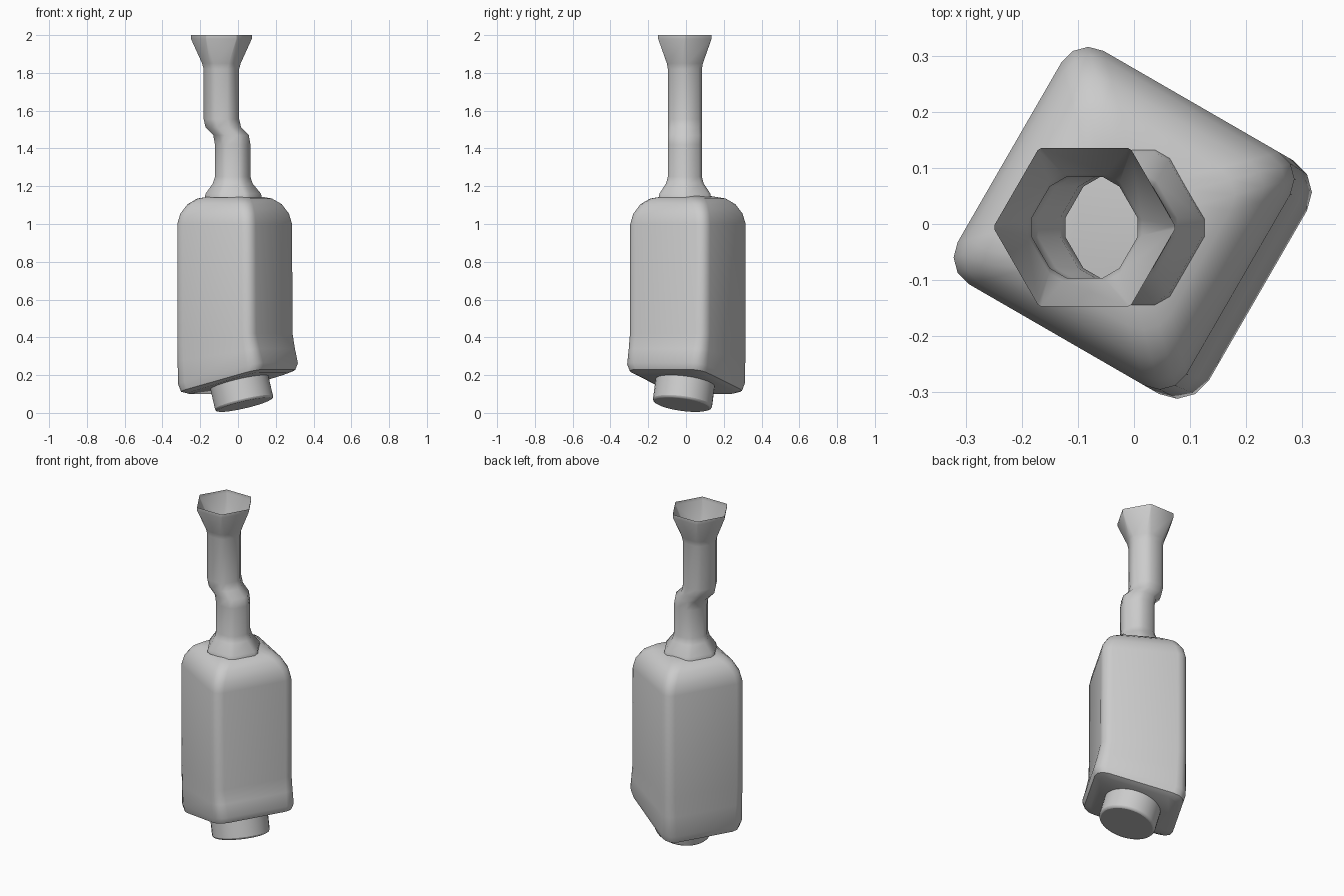
import bpy, bmesh, math
from mathutils import Vector, Matrix

if "Cube" in bpy.data.objects:
    bpy.data.objects.remove(bpy.data.objects["Cube"])

TURN = math.radians(-30)
TILT = math.radians(15)


def loft(name, rings, cap_ends, angle, matrix=None):
    """Skin a list of equally sized point rings."""
    bm = bmesh.new()
    loops = [[bm.verts.new(p) for p in ring] for ring in rings]
    n = len(loops[0])
    for a, b in zip(loops, loops[1:]):
        for i in range(n):
            j = (i + 1) % n
            bm.faces.new((a[i], a[j], b[j], b[i]))
    if cap_ends:
        bm.faces.new(loops[0][::-1])
        bm.faces.new(loops[-1])
    if matrix:
        bm.transform(matrix)
    mesh = bpy.data.meshes.new(name)
    bm.to_mesh(mesh)
    bm.free()
    obj = bpy.data.objects.new(name, mesh)
    bpy.context.collection.objects.link(obj)
    smooth(obj, angle)
    return obj


def smooth(obj, angle):
    bpy.ops.object.select_all(action='DESELECT')
    obj.select_set(True)
    bpy.context.view_layer.objects.active = obj
    bpy.ops.object.shade_smooth_by_angle(angle=math.radians(angle))


def body_ring(u0, u1, v, r, z0, z1):
    """Rounded rectangle whose height runs from z0 at u0 to z1 at u1."""
    pts = []
    corners = [(u1 - r, v - r, 0), (u0 + r, v - r, 90),
               (u0 + r, r - v, 180), (u1 - r, r - v, 270)]
    for cu, cv, start in corners:
        for k in range(4):
            a = math.radians(start + 30 * k)
            u = cu + r * math.cos(a)
            pts.append((u, cv + r * math.sin(a), z0 + (z1 - z0) * (u - u0) / (u1 - u0)))
    return pts


def neck_ring(cx, z, r, c):
    """Hexagon with softened corners."""
    hexa = [Vector((math.cos(math.radians(60 * k)), math.sin(math.radians(60 * k)), 0)) * r
            for k in range(6)]
    pts = []
    for k in range(6):
        for other in (hexa[k - 1], hexa[(k + 1) % 6]):
            pts.append(hexa[k].lerp(other, c / r) + Vector((cx, -0.006, z)))
    return pts


# body: tilted, flared bottom and rounded shoulders
bottom = [(-0.215, 0.215, 0.20, 0.06, 0.10, 0.215),
          (-0.243, 0.245, 0.23, 0.065, 0.11, 0.23),
          (-0.255, 0.255, 0.24, 0.065, 0.15, 0.265),
          (-0.256, 0.235, 0.24, 0.06, 0.27, 0.34),
          (-0.256, 0.218, 0.24, 0.055, 0.39, 0.42)]
rings = [body_ring(*b) for b in bottom]
for inset, z in [(0, 1.0), (0.012, 1.055), (0.04, 1.105), (0.078, 1.135), (0.13, 1.147)]:
    rings.append(body_ring(-0.256 + inset, 0.215 - inset, 0.24 - inset, 0.055, z, z))
loft("body", rings, True, 40, Matrix.Rotation(TURN, 4, 'Z'))

# neck: flared foot, sideways kink, open funnel mouth
neck = [(-0.025, 1.14, 0.160, 0.018), (-0.025, 1.16, 0.156, 0.018),
        (-0.028, 1.215, 0.115, 0.02), (-0.028, 1.25, 0.104, 0.02),
        (-0.028, 1.42, 0.104, 0.02), (-0.037, 1.47, 0.104, 0.02),
        (-0.077, 1.51, 0.104, 0.02), (-0.088, 1.555, 0.104, 0.02),
        (-0.088, 1.82, 0.104, 0.02), (-0.088, 1.85, 0.110, 0.016),
        (-0.088, 1.98, 0.163, 0.004), (-0.088, 2.0, 0.163, 0.004)]
loft("neck", [neck_ring(*n) for n in neck], False, 35)

# round cap under the tilted bottom
u = 0.04 - 0.075 * math.sin(TILT)
z = 0.043 + 0.075 * math.cos(TILT)
bpy.ops.mesh.primitive_cylinder_add(
    vertices=32, radius=0.158, depth=0.15,
    location=(u * math.cos(TURN), u * math.sin(TURN), z), rotation=(0, -TILT, TURN))
cap = bpy.context.object
cap.name = "cap"
bevel = cap.modifiers.new("edge", 'BEVEL')
bevel.width = 0.012
bevel.segments = 2
smooth(cap, 35)
